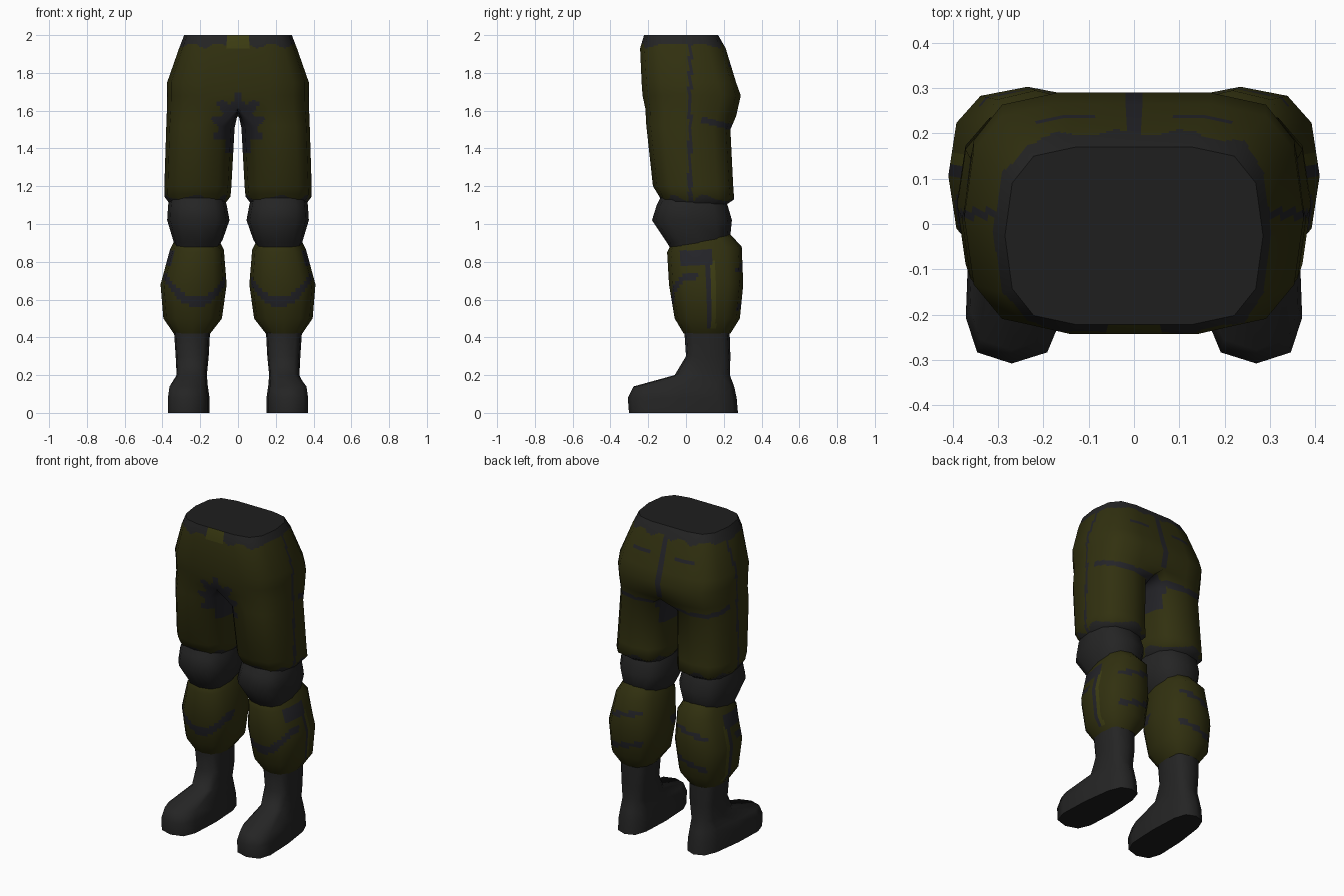
import bpy, bmesh, math

if "Cube" in bpy.data.objects:
    bpy.data.objects.remove(bpy.data.objects["Cube"])


def material(name, rgb):
    m = bpy.data.materials.new(name)
    m.diffuse_color = (*rgb, 1)
    m.use_nodes = True
    m.node_tree.nodes["Principled BSDF"].inputs["Base Color"].default_value = m.diffuse_color
    return m


OLIVE, CHARCOAL, SLATE, BRIGHT, LINING = range(5)
MATS = [material("olive cloth", (0.031, 0.030, 0.005)),
        material("charcoal", (0.018, 0.018, 0.018)),
        material("slate markings", (0.017, 0.017, 0.021)),
        material("bright olive", (0.046, 0.046, 0.006)),
        material("dark lining", (0.013, 0.013, 0.013))]
SIDES = 12


def spow(v, p):
    return math.copysign(abs(v) ** p, v)


def ring_points(ring, p, foot):
    """Rounded-box ring; an inner x of 0 gives a half ring lying on the centre plane."""
    zf, zb, xi, xo, yf, yb = ring
    half = xi == 0
    cx, cy = (0.45 * xo if half else (xi + xo) / 2), (yf + yb) / 2
    pts = []
    for k in range(SIDES):
        a = 2 * math.pi * k / SIDES
        c, s = spow(round(math.cos(a), 6), p), spow(round(math.sin(a), 6), p)
        x = cx + (xo - cx) * c
        if half and c < -0.01:
            x = 0
            s = math.copysign(1, s) if abs(s) > 0.7 else s
        y = cy + (yb - yf) / 2 * s
        t = (y - yf) / (yb - yf) if yb > yf else 0
        z = zf + (zb - zf) * t
        if foot and z < 0.16:          # narrower heel, toes turned out
            x = cx + 0.005 + (x - cx) * (1 - 0.22 * t) - 0.025 * t
        pts.append((x, y, z))
    return pts


def loft(name, rings, rule, p=0.75, cuts=0, foot=False):
    """Skin rings top to bottom on both sides, keep coarse smooth normals, colour by rule."""
    bm = bmesh.new()
    lay = bm.verts.layers.float_vector.new("n")
    for side in (1, -1):
        vs = [[bm.verts.new((side * x, y, z)) for x, y, z in ring_points(r, p, foot)]
              for r in rings]
        for a, b in zip(vs, vs[1:]):
            for k in range(SIDES):
                j = (k + 1) % SIDES
                quad = [a[k], b[k], b[j], a[j]]
                if all(abs(v.co.x) < 1e-4 for v in quad):
                    continue
                bm.faces.new(quad if side == 1 else quad[::-1])
    bmesh.ops.remove_doubles(bm, verts=bm.verts, dist=1e-4)
    loose = [v for v in bm.verts if not v.link_faces]
    bmesh.ops.delete(bm, geom=loose, context='VERTS')
    bm.normal_update()
    for v in bm.verts:
        v[lay] = v.normal
    if cuts:
        bmesh.ops.subdivide_edges(bm, edges=bm.edges[:], cuts=cuts, use_grid_fill=True)
    for f in bm.faces:
        f.smooth = True
        c = f.calc_center_median()
        f.material_index = rule(c.x, abs(c.x), c.y, c.z) if callable(rule) else rule
    bm.verts.index_update()
    normals = [tuple(v[lay].normalized()) for v in bm.verts]
    bm.verts.layers.float_vector.remove(lay)
    me = bpy.data.meshes.new(name)
    for m in MATS:
        me.materials.append(m)
    bm.to_mesh(me)
    bm.free()
    me.normals_split_custom_set_from_vertices(normals)
    ob = bpy.data.objects.new(name, me)
    bpy.context.collection.objects.link(ob)
    return ob


def trouser_colour(x, ax, y, z):
    if z > 1.93 and y < -0.1 and ax < 0.06:
        return BRIGHT                                   # buckle
    if z > 1.945 + 0.012 * math.sin(45 * x):
        return CHARCOAL                                 # belt
    if z < 1.135 + 0.02 * math.sin(28 * x + 35 * y):
        return CHARCOAL                                 # ragged hem
    a = math.atan2(z - 1.53, ax)
    r = math.hypot(ax / 0.12, (z - 1.53) / 0.14)
    if y < 0.2 and r < 1 + 0.22 * math.sin(9 * a):
        return SLATE                                    # crotch patch
    if ax > 0.28 and abs(y - 0.022) < 0.01:
        return SLATE                                    # side seam
    if y > 0.08 and abs(z - 1.56 + 0.25 * (y - 0.05)) < 0.016:
        return SLATE                                    # seat fold
    if y > 0.05 and ax < 0.015 and z > 1.58:
        return SLATE                                    # back seam
    if y > 0.15 and abs(z - 1.84) < 0.009 and 0.08 < ax < 0.22:
        return SLATE                                    # back pockets
    return OLIVE


def gaiter_colour(x, ax, y, z):
    if y < 0.06 and abs(z - 0.585 - 5 * (ax - 0.22) ** 2) < 0.025:
        return SLATE                                    # curved front band
    if ax > 0.28 and -0.03 < y < 0.14 and 0.785 < z < 0.86:
        return SLATE                                    # outer patch
    if ax > 0.28 and 0.45 < z < 0.8:
        if abs(y - 0.145) < 0.013:
            return BRIGHT                               # side stripe
        if abs(y - 0.12) < 0.012:
            return SLATE
    if y > 0.17 and 0.12 < ax < 0.34:
        for h in (0.78, 0.58):                          # back bands
            if abs(z - h + 0.25 * (ax - 0.23)) < 0.016:
                return SLATE
    return OLIVE


# Rings: front z, back z, inner x, outer x, front y, back y
WAIST = (2.0, 2.0, 0, 0.285, -0.222, 0.17)
loft("trousers", [
    WAIST,
    (1.93, 1.93, 0, 0.312, -0.243, 0.21),
    (1.75, 1.75, 0, 0.375, -0.235, 0.265),
    (1.68, 1.68, 0, 0.375, -0.23, 0.29),
    (1.61, 1.57, 0, 0.377, -0.215, 0.265),
    (1.52, 1.50, 0.018, 0.38, -0.21, 0.235),
    (1.20, 1.20, 0.035, 0.39, -0.175, 0.25),
    (1.16, 1.13, 0.04, 0.39, -0.15, 0.255),
    (1.11, 1.10, 0.07, 0.36, -0.12, 0.21)], trouser_colour, cuts=8)

# Closed waist
loft("waist_cap", [(2.0, 2.0, 0, 0, 0, 0), WAIST], LINING)

# Knee sleeves
loft("knee_sleeves", [
    (1.17, 1.15, 0.075, 0.355, -0.12, 0.20),
    (1.10, 1.10, 0.06, 0.37, -0.155, 0.22),
    (1.02, 1.02, 0.045, 0.375, -0.18, 0.243),
    (0.90, 0.94, 0.08, 0.345, -0.10, 0.235),
    (0.85, 0.88, 0.11, 0.33, -0.07, 0.20)], CHARCOAL)

# Calf gaiters
loft("gaiters", [
    (0.88, 0.95, 0.10, 0.335, -0.085, 0.23),
    (0.85, 0.88, 0.075, 0.36, -0.10, 0.295),
    (0.68, 0.68, 0.06, 0.41, -0.09, 0.303),
    (0.50, 0.50, 0.085, 0.395, -0.06, 0.285),
    (0.42, 0.42, 0.147, 0.34, -0.012, 0.235)], gaiter_colour, cuts=8)

# Boots and soles
SOLE = (0, 0, 0.145, 0.385, -0.302, 0.275)
loft("boots", [
    (0.45, 0.45, 0.147, 0.34, -0.01, 0.23),
    (0.30, 0.30, 0.155, 0.33, 0.0, 0.235),
    (0.20, 0.20, 0.165, 0.325, -0.06, 0.232),
    (0.14, 0.14, 0.155, 0.375, -0.278, 0.255),
    (0.08, 0.08, 0.145, 0.385, -0.308, 0.268),
    SOLE], CHARCOAL, p=0.62, foot=True)
loft("soles", [SOLE, (0, 0, 0.265, 0.265, 0, 0)], LINING, p=0.62, foot=True)
